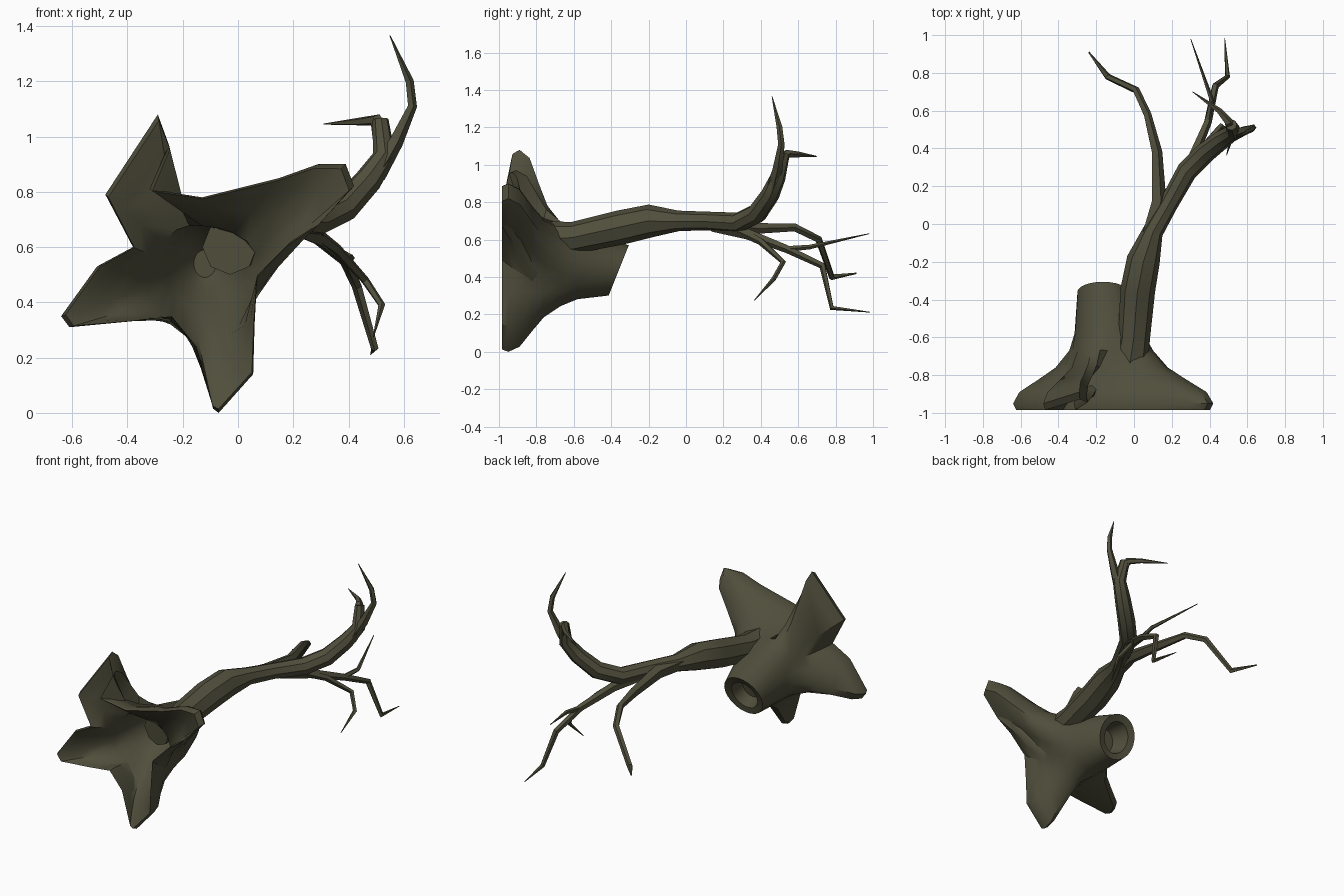
import bpy, bmesh, math
from mathutils import Vector

if "Cube" in bpy.data.objects:
    bpy.data.objects.remove(bpy.data.objects["Cube"])

bark = bpy.data.materials.new("dark olive bark")
bark.diffuse_color = (0.08, 0.077, 0.045, 1)
bark.use_nodes = True
bark.node_tree.nodes["Principled BSDF"].inputs["Base Color"].default_value = bark.diffuse_color


def loft(name, rings, angle=40):
    """Skin a list of equal-length rings and cap both ends."""
    bm = bmesh.new()
    vs = [[bm.verts.new(p) for p in r] for r in rings]
    n = len(rings[0])
    for a, b in zip(vs, vs[1:]):
        for i in range(n):
            j = (i + 1) % n
            bm.faces.new((a[i], a[j], b[j], b[i]))
    bm.faces.new(vs[0][::-1])
    bm.faces.new(vs[-1])
    bmesh.ops.recalc_face_normals(bm, faces=bm.faces)
    me = bpy.data.meshes.new(name)
    bm.to_mesh(me)
    bm.free()
    me.materials.append(bark)
    ob = bpy.data.objects.new(name, me)
    bpy.context.collection.objects.link(ob)
    bpy.ops.object.select_all(action='DESELECT')
    ob.select_set(True)
    bpy.context.view_layer.objects.active = ob
    bpy.ops.object.shade_smooth_by_angle(angle=math.radians(angle))
    return ob


def limb(name, path, sides=6):
    """Tapered tube along (x, y, z, radius) points."""
    pts = [Vector(p[:3]) for p in path]
    up = Vector((0, 0.05, 1))
    rings = []
    for i, p in enumerate(pts):
        t = Vector()
        if i > 0:
            t += (p - pts[i - 1]).normalized()
        if i < len(pts) - 1:
            t += (pts[i + 1] - p).normalized()
        t.normalize()
        up = (up - t * up.dot(t)).normalized()
        side = t.cross(up)
        r = path[i][3]
        rings.append([p + r * (math.cos(k * math.tau / sides) * side
                               + math.sin(k * math.tau / sides) * up)
                      for k in range(sides)])
    return loft(name, rings)


# Root flare: star outline (x, z) seen from the front
star = [(-.07, 0), (.055, .14), (.06, .32), (.07, .5), (.19, .62), (.3, .69),
        (.42, .82), (.39, .9), (.29, .9), (.15, .85), (-.13, .78), (-.32, .81),
        (-.25, .97), (-.29, 1.08), (-.48, .79), (-.38, .6), (-.51, .53),
        (-.64, .35), (-.61, .31), (-.4, .33), (-.24, .35), (-.15, .24), (-.09, .015)]
N = len(star)


def circle(cx, cz, rx, rz):
    return [(cx + rx * math.cos(math.radians(-82) + k * math.tau / N),
             cz + rz * math.sin(math.radians(-82) + k * math.tau / N)) for k in range(N)]


collar = circle(-.12, .47, .19, .2)


def flare(t, y):
    """Ring between the star (t=0) and the collar (t=1)."""
    ring = []
    for (x, z), (cx, cz) in zip(star, collar):
        back = .06 * (1 - t) * max(0, min(1, (z - .9) / .1))
        ring.append((x + (cx - x) * t, y + back, z + (cz - z) * t))
    return ring


def stub(cx, cz, rx, rz, y, tilt=0.0):
    return [(x, y + tilt * (z - cz), z) for x, z in circle(cx, cz, rx, rz)]


# Hollow bowl at the front, roots, then broken stub with a recessed end
loft("root_flare", [
    stub(-.12, .54, .04, .05, -.5),
    stub(-.12, .54, .09, .1, -.56),
    stub(-.12, .52, .14, .15, -.7),
    flare(.95, -.82), flare(.6, -.9), flare(.3, -.95), flare(.05, -.985),
    flare(0, -.95), flare(.1, -.89), flare(.42, -.82), flare(.68, -.76),
    flare(.9, -.67),
    stub(-.13, .465, .185, .185, -.58),
    stub(-.165, .435, .135, .135, -.36, .4),
    stub(-.165, .435, .09, .095, -.37, .4),
    stub(-.15, .45, .07, .075, -.47, .2)])

# Main trunk running back and rising into the upper branch
limb("trunk", [(-.03, -.8, .6, .1), (0, -.6, .61, .085), (.02, -.35, .665, .092),
               (.05, -.19, .7, .088), (.1, -.04, .7, .055), (.18, .1, .7, .05),
               (.28, .28, .69, .055), (.38, .38, .74, .055), (.47, .45, .84, .05),
               (.53, .49, .93, .042), (.515, .525, 1.06, .03)], 8)

# Every branch and twig as a tapered path
branches = {
    "left_branch": [(.08, -.06, .7, .045), (.13, .12, .69, .042), (.12, .38, .66, .03),
                    (.07, .58, .665, .022), (.01, .71, .6, .02), (-.14, .78, .4, .018),
                    (-.24, .91, .42, .004)],
    "lower_branch": [(.2, .15, .68, .04), (.3, .33, .63, .03), (.39, .54, .55, .022),
                     (.43, .73, .46, .019), (.495, .78, .235, .014), (.48, .985, .212, .002)],
    "lower_twig": [(.39, .54, .55, .016), (.41, .66, .56, .013), (.3, .98, .632, .002)],
    "hanging_twig": [(.28, .28, .65, .025), (.36, .4, .59, .02), (.46, .52, .48, .015),
                     (.52, .47, .39, .013), (.49, .365, .275, .002)],
    "upper_twig": [(.52, .51, 1.0, .034), (.5, .54, 1.06, .024), (.45, .6, 1.055, .016),
                   (.31, .7, 1.045, .002)],
    "top_branch": [(.5, .46, .86, .035), (.57, .49, .98, .028), (.63, .51, 1.11, .018),
                   (.62, .5, 1.2, .016), (.55, .46, 1.365, .002)],
}
for name, path in branches.items():
    limb(name, path, 5)
